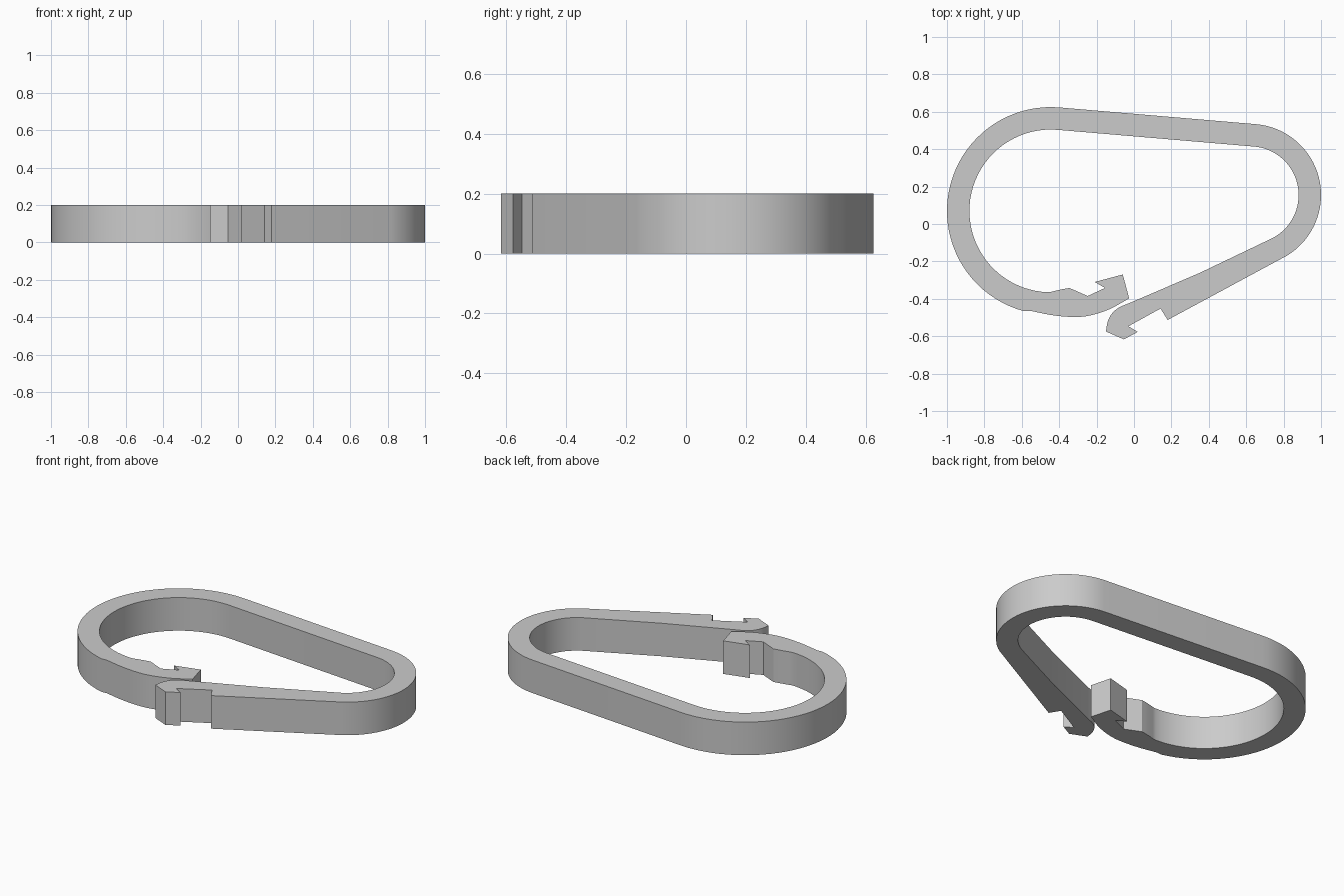
import bpy, bmesh
from math import cos, sin, radians

HEIGHT = 0.2
BIG, SMALL = (-0.445, 0.07), (0.62, 0.155)   # centres of the two rounded ends


def arc(centre, radius, start, end, steps=40):
    """Points along a circular arc, angles in degrees."""
    angles = [radians(start + (end - start) * i / steps) for i in range(steps + 1)]
    return [(centre[0] + radius * cos(a), centre[1] + radius * sin(a)) for a in angles]


def curve(points, steps=6):
    """Smooth curve through a few points."""
    out = []
    p = [points[0]] + points + [points[-1]]
    for i in range(1, len(p) - 2):
        a, b, c, d = p[i - 1:i + 3]
        for s in range(steps):
            t = s / steps
            out.append(tuple(
                b[k] + 0.5 * t * (c[k] - a[k] + t * (2 * a[k] - 5 * b[k] + 4 * c[k] - d[k]
                                  + t * (3 * (b[k] - c[k]) + d[k] - a[k])))
                for k in (0, 1)))
    return out + [points[-1]]


def extrude_profile(name, outline, height, material):
    bm = bmesh.new()
    face = bm.faces.new([bm.verts.new((x, y, 0)) for x, y in outline])
    top = bmesh.ops.extrude_face_region(bm, geom=[face], use_keep_orig=True)["geom"]
    bmesh.ops.translate(bm, vec=(0, 0, height),
                        verts=[v for v in top if isinstance(v, bmesh.types.BMVert)])
    bmesh.ops.recalc_face_normals(bm, faces=bm.faces)
    mesh = bpy.data.meshes.new(name)
    bm.to_mesh(mesh)
    bm.free()
    mesh.materials.append(material)
    obj = bpy.data.objects.new(name, mesh)
    bpy.context.collection.objects.link(obj)
    bpy.ops.object.select_all(action="DESELECT")
    obj.select_set(True)
    bpy.context.view_layer.objects.active = obj
    bpy.ops.object.shade_smooth_by_angle(angle=radians(25))
    return obj


cube = bpy.data.objects.get("Cube")
if cube:
    bpy.data.objects.remove(cube)

grey = bpy.data.materials.new("plain grey")
grey.use_nodes = True
colour = (0.6, 0.6, 0.6, 1)
grey.diffuse_color = colour
grey.node_tree.nodes["Principled BSDF"].inputs["Base Color"].default_value = colour

# Hook on the end of the rounded frame
frame_hook = curve([(-0.55, -0.465), (-0.44, -0.487), (-0.33, -0.497), (-0.24, -0.49),
                    (-0.13, -0.455), (-0.026, -0.397)])
frame_hook += [(-0.06, -0.27), (-0.21, -0.31), (-0.155, -0.342), (-0.248, -0.385)]
frame_hook += curve([(-0.345, -0.342), (-0.39, -0.35), (-0.445, -0.363)], 4)

# Hook on the end of the springy gate
gate_hook = [(0.35, -0.262)]
gate_hook += curve([(-0.03, -0.425), (-0.077, -0.445), (-0.115, -0.475),
                    (-0.14, -0.52), (-0.15, -0.575)])
gate_hook += [(-0.054, -0.617), (0.02, -0.577), (-0.03, -0.547),
              (0.142, -0.452), (0.18, -0.513)]

# One continuous strip: outer edge, frame hook, inner edge, gate hook
outline = arc(SMALL, 0.38, -58, 84.7) + arc(BIG, 0.555, 84.7, 255)
outline += frame_hook
outline += arc(BIG, 0.435, 268, 84.7) + arc(SMALL, 0.26, 84.7, -62)
outline += gate_hook

extrude_profile("clip_loop", outline, HEIGHT, grey)
